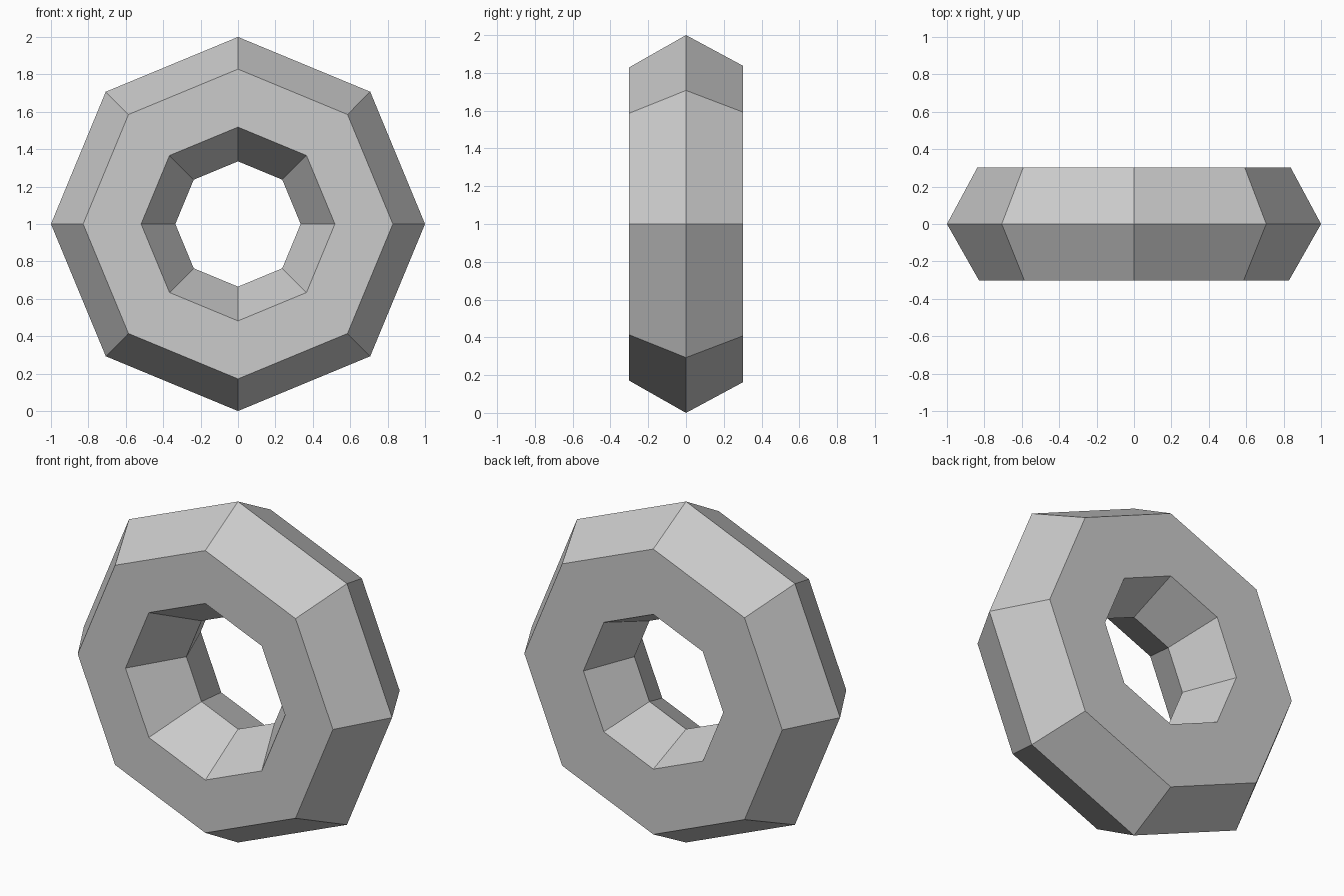
import bpy, bmesh
from math import radians
from mathutils import Vector

cube = bpy.data.objects.get("Cube")
if cube:
    bpy.data.objects.remove(cube, do_unlink=True)

# Plain grey material
grey = bpy.data.materials.new("light_grey")
grey.use_nodes = True
colour = (0.6, 0.6, 0.6, 1)
grey.diffuse_color = colour
grey.node_tree.nodes["Principled BSDF"].inputs["Base Color"].default_value = colour

# Six-sided cross-section as (radius, depth)
HALF = 0.303
profile = [(1, 0), (0.837, HALF), (0.454, HALF),
           (0.335, 0), (0.518, -HALF), (0.828, -HALF)]

# Spin the section about the front-to-back axis into an eight-sided ring
bm = bmesh.new()
verts = [bm.verts.new((r, y, 1)) for r, y in profile]
edges = [bm.edges.new((a, b)) for a, b in zip(verts, verts[1:] + verts[:1])]
bmesh.ops.spin(bm, geom=verts + edges, cent=Vector((0, 0, 1)), axis=Vector((0, 1, 0)),
               angle=radians(360), steps=8, use_merge=True)
bmesh.ops.remove_doubles(bm, verts=bm.verts, dist=0.0001)
bmesh.ops.recalc_face_normals(bm, faces=bm.faces)

mesh = bpy.data.meshes.new("ring")
bm.to_mesh(mesh)
bm.free()
mesh.materials.append(grey)
ring = bpy.data.objects.new("ring", mesh)
bpy.context.collection.objects.link(ring)
